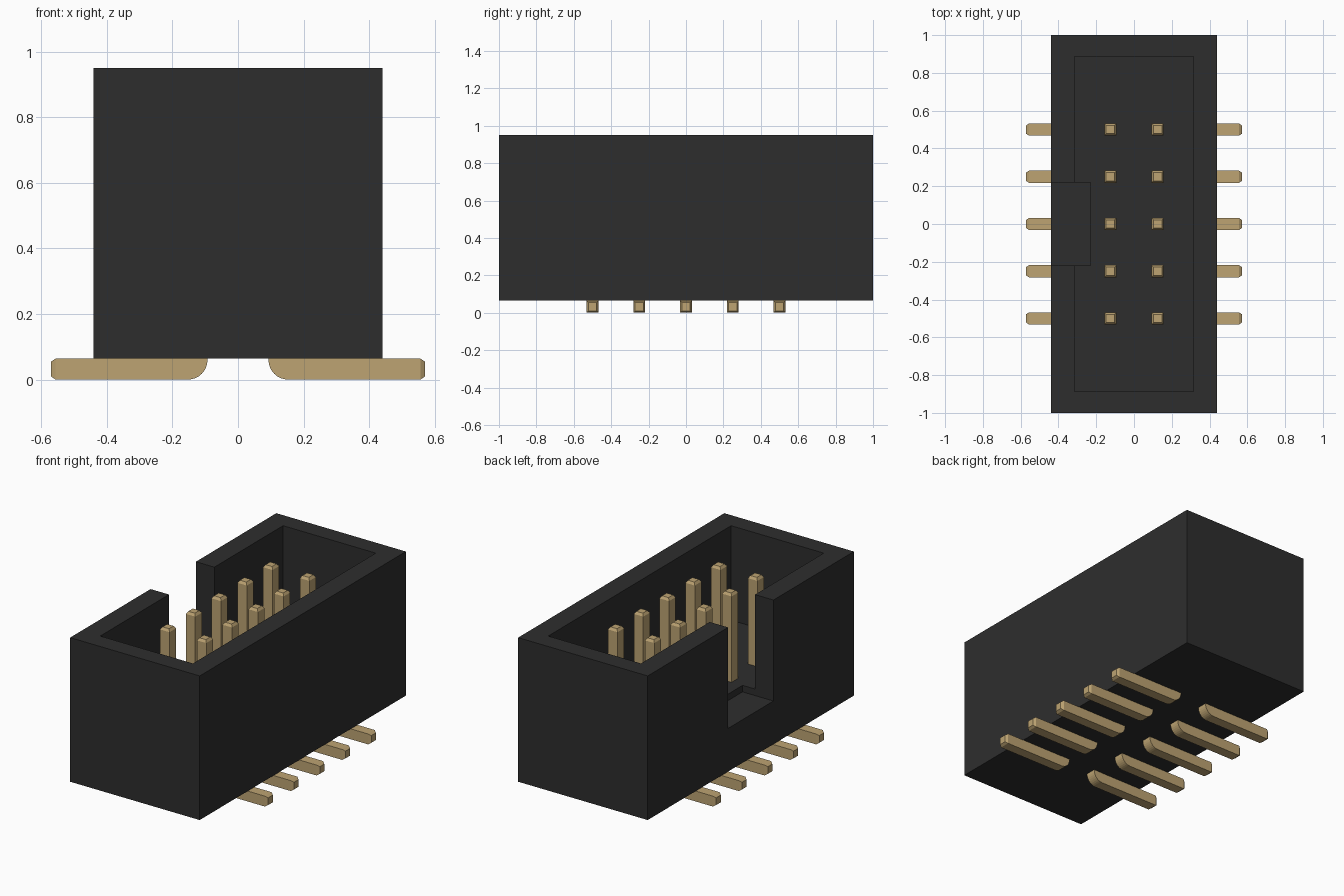
import bpy, bmesh, math
from mathutils import Vector

cube = bpy.data.objects.get("Cube")
if cube:
    bpy.data.objects.remove(cube, do_unlink=True)


def material(name, rgb):
    m = bpy.data.materials.new(name)
    m.use_nodes = True
    m.diffuse_color = (*rgb, 1)
    m.node_tree.nodes["Principled BSDF"].inputs["Base Color"].default_value = (*rgb, 1)
    return m


black = material("black plastic", (0.027, 0.027, 0.027))
gold = material("gold metal", (0.51, 0.37, 0.17))


def add_object(name, bm, mat):
    bmesh.ops.recalc_face_normals(bm, faces=bm.faces)
    mesh = bpy.data.meshes.new(name)
    bm.to_mesh(mesh)
    bm.free()
    mesh.materials.append(mat)
    ob = bpy.data.objects.new(name, mesh)
    bpy.context.collection.objects.link(ob)
    return ob


def box(name, lo, hi, mat):
    lo, hi = Vector(lo), Vector(hi)
    bm = bmesh.new()
    bmesh.ops.create_cube(bm, size=1)
    bmesh.ops.scale(bm, vec=hi - lo, verts=bm.verts)
    bmesh.ops.translate(bm, vec=(lo + hi) / 2, verts=bm.verts)
    return add_object(name, bm, mat)


# Shrouded housing: a block with a deep cavity and a keying notch in the -x wall
BOTTOM, TOP = 0.065, 0.95
housing = box("housing", (-0.44, -1, BOTTOM), (0.44, 1, TOP), black)
cutters = [
    box("cavity_cutter", (-0.315, -0.887, 0.37), (0.315, 0.887, 1.2), black),
    box("notch_cutter", (-0.6, -0.22, 0.33), (-0.23, 0.22, 1.3), black),
]
bpy.context.view_layer.objects.active = housing
for cutter in cutters:
    mod = housing.modifiers.new("cut", "BOOLEAN")
    mod.operation, mod.solver, mod.object = "DIFFERENCE", "EXACT", cutter
    bpy.ops.object.modifier_apply(modifier=mod.name)
for cutter in cutters:
    bpy.data.objects.remove(cutter, do_unlink=True)

# Bent pin: L-shaped profile in xz with a rounded heel, extruded along y
HALF, TIP, HEEL = 0.032, 0.015, 0.06
X0, X1 = 0.093, 0.157
FOOT_END, PIN_TOP = 0.571, 0.912


def pin(name, side, y):
    profile = [(FOOT_END - TIP, 0), (FOOT_END - TIP, 0.064), (X1, 0.064),
               (X1, PIN_TOP - TIP), (X0, PIN_TOP - TIP)]
    for i in range(9):
        a = math.pi + i / 8 * math.pi / 2
        profile.append((X0 + HEEL + HEEL * math.cos(a), HEEL + HEEL * math.sin(a)))
    bm = bmesh.new()
    face = bm.faces.new([bm.verts.new((side * x, y - HALF, z)) for x, z in profile])
    ext = bmesh.ops.extrude_face_region(bm, geom=[face])
    bmesh.ops.translate(bm, vec=(0, 2 * HALF, 0),
                        verts=[v for v in ext["geom"] if isinstance(v, bmesh.types.BMVert)])
    bmesh.ops.recalc_face_normals(bm, faces=bm.faces)
    # Tapered tips on the contact end and the foot end
    for axis in (Vector((0, 0, 1)), Vector((side, 0, 0))):
        end = max((f for f in bm.faces if f.normal.dot(axis) > 0.99),
                  key=lambda f: f.calc_center_median().dot(axis))
        bmesh.ops.inset_region(bm, faces=[end], thickness=0.014, depth=0)
        bmesh.ops.translate(bm, vec=axis * TIP, verts=end.verts)
        bm.normal_update()
    return add_object(name, bm, gold)


for side, label in ((1, "left"), (-1, "right")):
    for i in range(5):
        pin(f"{label}_pin_{i + 1}", side, (i - 2) * 0.25)
